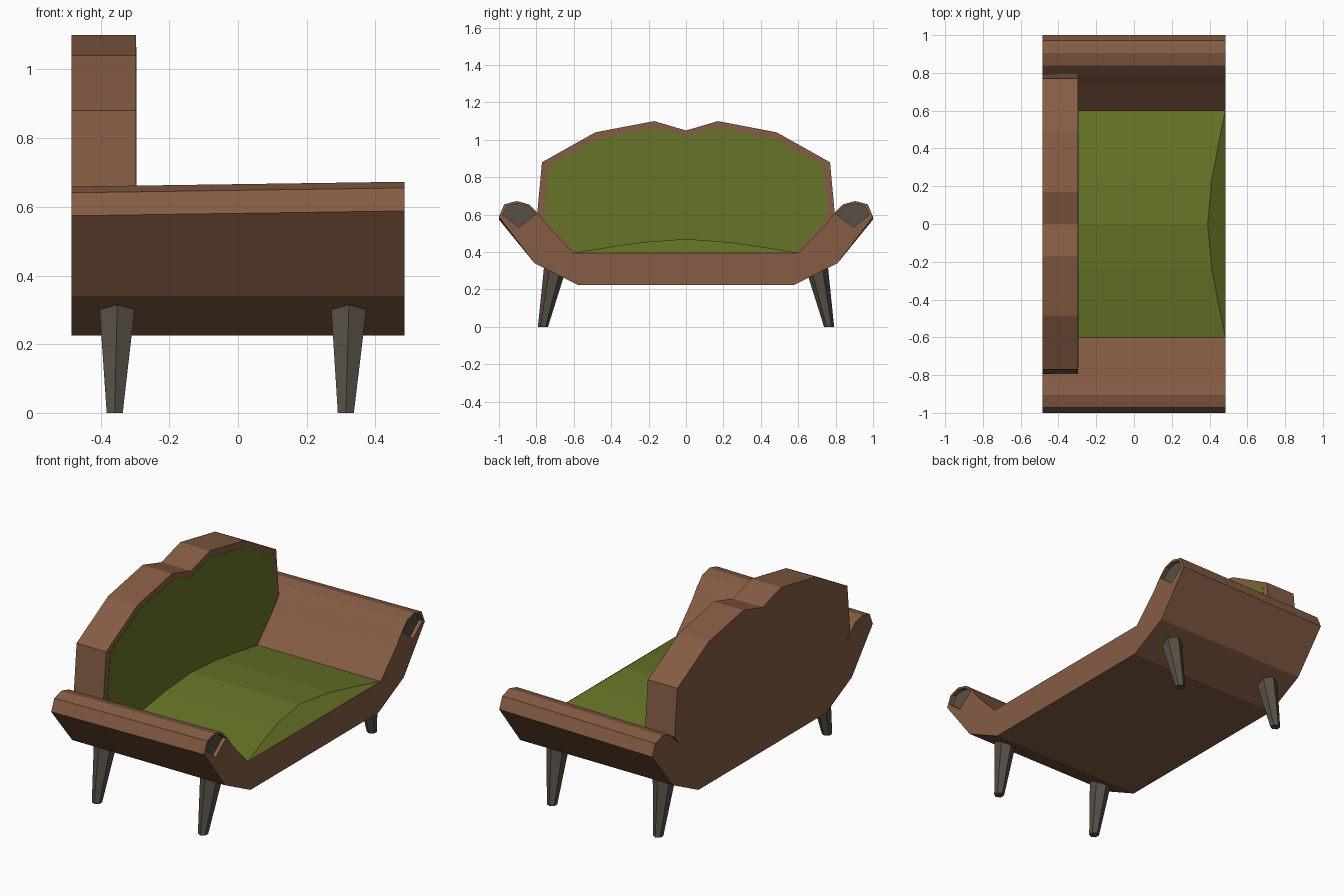
import bpy, bmesh, math
from mathutils import Vector

if "Cube" in bpy.data.objects:
    bpy.data.objects.remove(bpy.data.objects["Cube"])

def material(name, color):
    m = bpy.data.materials.new(name)
    m.diffuse_color = (*color, 1)
    m.use_nodes = True
    m.node_tree.nodes["Principled BSDF"].inputs["Base Color"].default_value = m.diffuse_color
    return m

BROWN = material("brown wood", (0.235, 0.108, 0.058))
GREEN = material("green fabric", (0.135, 0.175, 0.020))
GREY = material("dark grey", (0.095, 0.080, 0.062))

def mirrored(half):
    """Close a y >= 0 outline by mirroring it over y = 0."""
    return half + [(-y, z) for y, z in reversed(half) if y > 1e-6]

def loft(name, back, front, mat):
    """Solid between two matching rings of 3D points."""
    bm = bmesh.new()
    a = [bm.verts.new(p) for p in back]
    b = [bm.verts.new(p) for p in front]
    n = len(a)
    for i in range(n):
        j = (i + 1) % n
        bm.faces.new((a[i], a[j], b[j], b[i]))
    bm.faces.new(a[::-1])
    bm.faces.new(b)
    bmesh.ops.recalc_face_normals(bm, faces=bm.faces)
    me = bpy.data.meshes.new(name)
    bm.to_mesh(me)
    bm.free()
    ob = bpy.data.objects.new(name, me)
    me.materials.append(mat)
    bpy.context.collection.objects.link(ob)
    return ob

def prism(name, outline, x0, x1, mat):
    return loft(name, [(x0, y, z) for y, z in outline],
                [(x1, y, z) for y, z in outline], mat)

X = 0.485
BACK_X = -0.297

# Frame: boat-shaped profile with rolled arms, arms rising slightly to the front
half = [(0.58, 0.225), (0.81, 0.34), (1.0, 0.588), (0.972, 0.655), (0.905, 0.673),
        (0.84, 0.655), (0.79, 0.605), (0.745, 0.545), (0.60, 0.395)]
profile = mirrored(half)
frame = loft("frame",
             [(-X, y, z - (0.014 if z > 0.57 else 0)) for y, z in profile],
             [(X, y, z) for y, z in profile], BROWN)

# Recessed grey caps in the front ends of the arms
cap = [(0.80, 0.605), (0.85, 0.647), (0.905, 0.66), (0.955, 0.648), (0.978, 0.60), (0.895, 0.532)]
for side, label in ((1, "right"), (-1, "left")):
    ring = [(side * y, z) for y, z in cap]
    cutter = prism(label + "_arm_cutter", ring, X - 0.025, X + 0.05, BROWN)
    cutter.hide_render = True
    cutter.hide_set(True)
    mod = frame.modifiers.new("recess", 'BOOLEAN')
    mod.operation = 'DIFFERENCE'
    mod.solver = 'EXACT'
    mod.object = cutter
    prism(label + "_arm_cap", ring, X - 0.035, X - 0.022, GREY)

# Backrest with a notched crest, and its green panel
prism("backrest", mirrored([(0.60, 0.39), (0.745, 0.54), (0.795, 0.61), (0.77, 0.88),
                            (0.485, 1.04), (0.17, 1.10), (0, 1.05)]), -X, BACK_X, BROWN)
prism("backrest_panel", mirrored([(0.575, 0.392), (0.735, 0.55), (0.758, 0.61), (0.735, 0.865),
                                  (0.468, 1.007), (0.17, 1.065), (0, 1.018)]),
      BACK_X - 0.01, BACK_X + 0.002, GREEN)

# Seat cushion: low arch with a sloped front
arch = [(0.60, 0.396), (0.41, 0.427), (0.24, 0.452), (0, 0.47)]
arch = mirrored(arch)
loft("seat_cushion", [(BACK_X - 0.01, y, z) for y, z in arch],
     [(X - 1.27 * (z - 0.395), y, z) for y, z in arch], GREEN)

# Splayed six-sided tapered legs
def hexagon(cx, cy, z, r):
    return [(cx + r * math.sin(k * math.pi / 3), cy + r * math.cos(k * math.pi / 3), z)
            for k in range(6)]

for bx, tx, end in ((-0.359, -0.351, "back"), (0.314, 0.324, "front")):
    for side, label in ((1, "right"), (-1, "left")):
        loft(f"{end}_{label}_leg", hexagon(bx, side * 0.765, 0, 0.027),
             hexagon(tx, side * 0.692, 0.35, 0.064), GREY)
